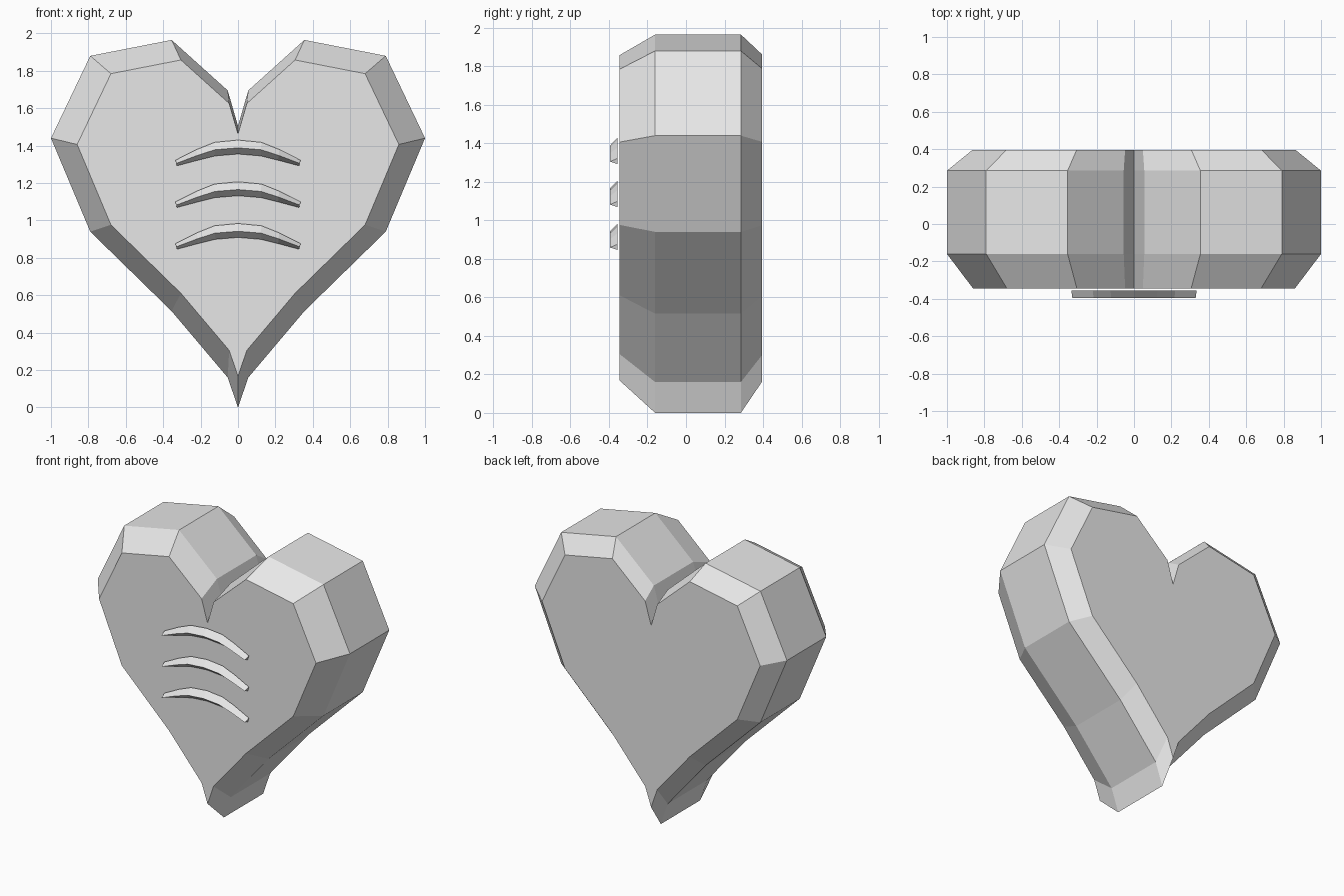
import bpy
import bmesh

cube = bpy.data.objects.get("Cube")
if cube:
    bpy.data.objects.remove(cube, do_unlink=True)

# One flat colour for everything
grey = bpy.data.materials.new("plain grey")
grey.use_nodes = True
grey.diffuse_color = (0.8, 0.8, 0.8, 1)
grey.node_tree.nodes["Principled BSDF"].inputs["Base Color"].default_value = (0.8, 0.8, 0.8, 1)


def loft(name, rings, closed_ends=True):
    """Skin a series of equal-length closed rings and cap both ends."""
    bm = bmesh.new()
    loops = [[bm.verts.new(p) for p in ring] for ring in rings]
    for a, b in zip(loops, loops[1:]):
        for i in range(len(a)):
            j = (i + 1) % len(a)
            bm.faces.new((a[i], a[j], b[j], b[i]))
    if closed_ends:
        bm.faces.new(loops[0])
        bm.faces.new(loops[-1])
    bmesh.ops.recalc_face_normals(bm, faces=bm.faces[:])
    mesh = bpy.data.meshes.new(name)
    bm.to_mesh(mesh)
    bm.free()
    mesh.materials.append(grey)
    obj = bpy.data.objects.new(name, mesh)
    bpy.context.collection.objects.link(obj)
    return obj


# Heart body: mirrored half outline, with scaled front and back faces as bevels
half = [(0.055, 0.16), (0.355, 0.515), (0.79, 0.94), (1.0, 1.44),
        (0.79, 1.88), (0.355, 1.965), (0.055, 1.695)]
outline = [(0, 0)] + half + [(0, 1.505)] + [(-x, z) for x, z in reversed(half)]
middle = 1.2
layers = [(-0.345, 0.86), (-0.16, 1.0), (0.285, 1.0), (0.395, 0.865)]
loft("heart_body", [[(x * s, y, middle + (z - middle) * s) for x, z in outline]
                    for y, s in layers])

# Arched ridges: triangular section, (x, top, ridge, bottom) heights
arch = [(0, 1.43, 1.388, 1.355), (0.125, 1.418, 1.378, 1.345),
        (0.22, 1.38, 1.348, 1.322), (0.335, 1.322, 1.305, 1.292)]
stations = [(-x, *h) for x, *h in reversed(arch[1:])] + arch
for i, name in enumerate(("upper_ridge", "middle_ridge", "lower_ridge")):
    drop = 0.223 * i
    loft(name, [[(x, -0.355, top - drop), (x * 0.985, -0.395, ridge - drop),
                 (x * 0.975, -0.355, low - drop)]
                for x, top, ridge, low in stations])
